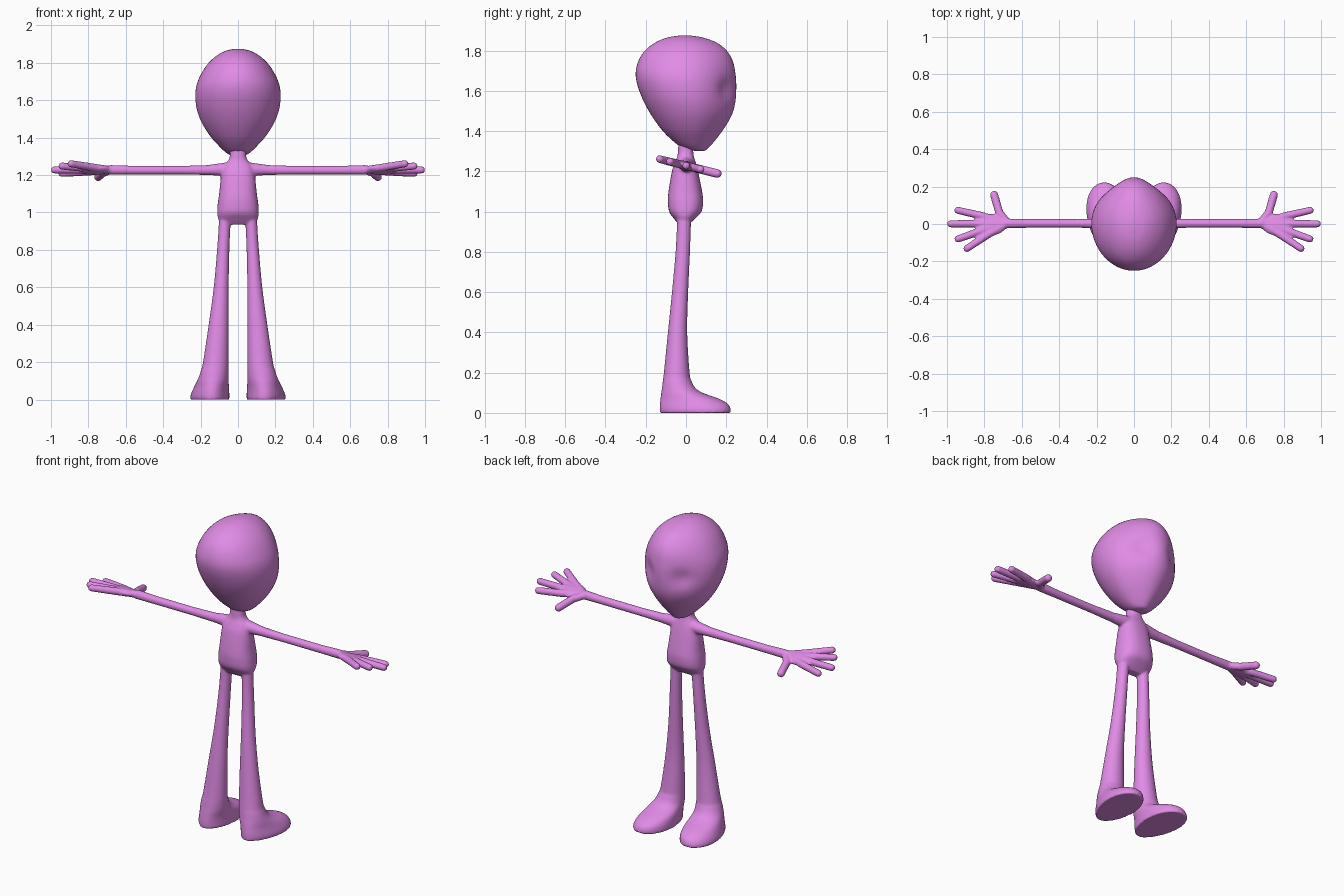
import bpy, bmesh, math
from mathutils import Vector, Matrix

if "Cube" in bpy.data.objects:
    bpy.data.objects.remove(bpy.data.objects["Cube"])

skin = bpy.data.materials.new("skin")
skin.diffuse_color = (0.75, 0.26, 0.79, 1)
skin.use_nodes = True
skin.node_tree.nodes["Principled BSDF"].inputs["Base Color"].default_value = skin.diffuse_color


def resample(rows, steps):
    # Catmull-Rom through the profile rows
    out = []
    for i in range(len(rows) - 1):
        a, b = rows[max(i - 1, 0)], rows[i]
        c, d = rows[i + 1], rows[min(i + 2, len(rows) - 1)]
        for k in range(steps):
            t = k / steps
            out.append([0.5 * (2 * q + (r - p) * t + (2 * p - 5 * q + 4 * r - s) * t * t
                               + (3 * q - p - 3 * r + s) * t ** 3)
                        for p, q, r, s in zip(a, b, c, d)])
    return out + [list(rows[-1])]


def loft(bm, rows, shape, steps=5, n=40):
    # rows: (z, x0, x1, y0, y1); shape maps an angle to a unit outline point
    rings = []
    for z, x0, x1, y0, y1 in resample(rows, steps):
        ring = []
        for i in range(n):
            u, v = shape(2 * math.pi * i / n, z)
            ring.append(bm.verts.new(((x0 + x1) / 2 + u * (x1 - x0) / 2,
                                      (y0 + y1) / 2 + v * (y1 - y0) / 2, z)))
        rings.append(ring)
    for a, b in zip(rings, rings[1:]):
        for i in range(n):
            j = (i + 1) % n
            bm.faces.new((a[i], a[j], b[j], b[i]))
    bm.faces.new(rings[0][::-1])
    bm.faces.new(rings[-1])


def limb(bm, pts):
    # chain of (x, y, z, radius): balls joined by tapered cylinders
    for i, (x, y, z, r) in enumerate(pts):
        p = Vector((x, y, z))
        bmesh.ops.create_uvsphere(bm, u_segments=20, v_segments=12, radius=r,
                                  matrix=Matrix.Translation(p))
        if i + 1 < len(pts):
            q, r2 = Vector(pts[i + 1][:3]), pts[i + 1][3]
            d = q - p
            m = Matrix.Translation((p + q) / 2) @ d.to_track_quat('Z', 'Y').to_matrix().to_4x4()
            bmesh.ops.create_cone(bm, cap_ends=True, segments=20, radius1=r, radius2=r2,
                                  depth=d.length, matrix=m)


def finish(bm, name):
    bmesh.ops.recalc_face_normals(bm, faces=bm.faces[:])
    me = bpy.data.meshes.new(name)
    bm.to_mesh(me)
    bm.free()
    me.materials.append(skin)
    for p in me.polygons:
        p.use_smooth = True
    ob = bpy.data.objects.new(name, me)
    bpy.context.collection.objects.link(ob)
    return ob


# Head: egg tapering to the chin, narrowed face at +y
def head_shape(t, z):
    c, s = math.cos(t), math.sin(t)
    return c * (1 - 0.2 * max(s, 0) ** 2), s


head_rows = [(z, -h, h, y0, y1) for z, h, y0, y1 in [
    (1.301, .012, .055, .085), (1.306, .04, .02, .10), (1.325, .07, -.03, .12),
    (1.36, .106, -.075, .15), (1.40, .142, -.115, .18), (1.45, .177, -.153, .212),
    (1.50, .203, -.185, .235), (1.56, .222, -.216, .247), (1.63, .228, -.242, .25),
    (1.69, .219, -.25, .245), (1.75, .192, -.236, .232), (1.80, .157, -.204, .202),
    (1.84, .112, -.153, .152), (1.865, .064, -.092, .082), (1.875, .02, -.03, .022)]]
bm = bmesh.new()
loft(bm, head_rows, head_shape, 4, 64)
# shallow eye sockets
for v in bm.verts:
    if v.co.y > 0:
        d = ((abs(v.co.x) - 0.11) / 0.05) ** 2 + ((v.co.z - 1.61) / 0.055) ** 2
        v.co.y -= 0.022 * math.exp(-d)
finish(bm, "head")

# Torso and neck
bm = bmesh.new()
torso_rows = [(z, -h, h, y0, y1) for z, h, y0, y1 in [
    (.935, .085, -.035, .012), (.965, .105, -.06, .045), (1.0, .111, -.084, .077),
    (1.05, .108, -.09, .085), (1.10, .101, -.087, .08), (1.20, .09, -.07, .06),
    (1.245, .078, -.055, .048), (1.275, .055, -.043, .039), (1.30, .044, -.04, .036),
    (1.37, .042, -.036, .034)]]


def soft_square(t, z):
    c, s = math.cos(t), math.sin(t)
    return math.copysign(abs(c) ** .85, c), math.copysign(abs(s) ** .85, s)


loft(bm, torso_rows, soft_square)

# Legs flaring into flat feet, toes toward +y and splayed outward
leg_rows = [
    (0, .047, .252, -.13, .222), (.02, .046, .252, -.131, .222), (.045, .047, .244, -.13, .208),
    (.07, .048, .233, -.127, .165), (.095, .05, .221, -.124, .095), (.12, .051, .21, -.12, .05),
    (.16, .051, .197, -.115, .027), (.2, .051, .187, -.11, .018), (.4, .051, .157, -.09, .006),
    (.6, .05, .13, -.07, .011), (.8, .046, .112, -.052, .02), (.92, .041, .104, -.046, .024),
    (1.0, .04, .10, -.045, .028)]
for side in (-1, 1):
    def foot_shape(t, z):
        c, s = math.cos(t), math.sin(t)
        k = max(0, 1 - z / .15)
        return side * (c * (1 + .13 * k * s) + .1 * k * s), s
    rows = [(z, min(side * a, side * b), max(side * a, side * b), c, d)
            for z, a, b, c, d in leg_rows]
    loft(bm, rows, foot_shape)

    # Arm
    limb(bm, [(side * x, .003, z, r) for x, z, r in [
        (.03, 1.232, .04), (.09, 1.23, .034), (.16, 1.227, .027), (.3, 1.226, .0235),
        (.55, 1.226, .0235), (.68, 1.228, .026)]])

    # Palm, tilted so the thumb side drops
    m = (Matrix.Translation((side * .765, -.003, 1.228)) @ Matrix.Rotation(-.25, 4, 'X')
         @ Matrix.Diagonal((.085, .06, .023, 1)))
    bmesh.ops.create_uvsphere(bm, u_segments=24, v_segments=16, radius=1, matrix=m)

    # Thumb and four fingers
    for path in [
            [(.68, .012, .02), (.72, .06, .022), (.748, .156, .022)],
            [(.69, .005, .02), (.81, .043, .021), (.942, .073, .0195)],
            [(.70, 0, .02), (.82, .002, .021), (.981, .001, .0195)],
            [(.69, 0, .02), (.81, -.034, .021), (.941, -.08, .0195)],
            [(.69, -.005, .02), (.78, -.056, .021), (.893, -.131, .0195)]]:
        limb(bm, [(side * x, y, 1.228 - .25 * y, r) for x, y, r in path])

body = finish(bm, "body")

# Fuse all the body parts into one soft skin
fuse = body.modifiers.new("fuse", 'REMESH')
fuse.mode = 'VOXEL'
fuse.voxel_size = 0.006
fuse.use_smooth_shade = True
soft = body.modifiers.new("soften", 'SMOOTH')
soft.factor = 0.5
soft.iterations = 6
